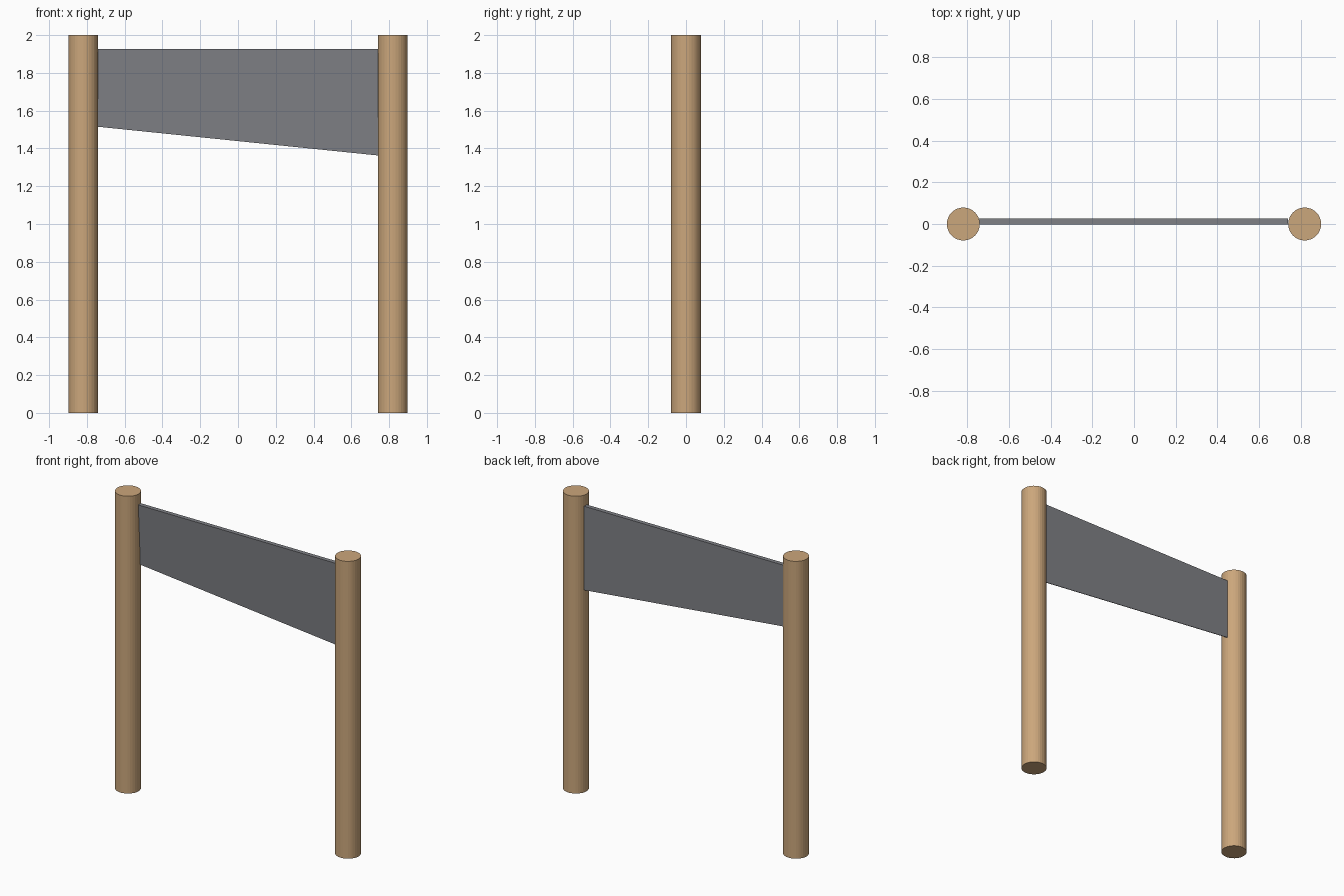
import bpy, bmesh

if "Cube" in bpy.data.objects:
    bpy.data.objects.remove(bpy.data.objects["Cube"])


def material(name, colour):
    m = bpy.data.materials.new(name)
    m.diffuse_color = (*colour, 1)
    m.use_nodes = True
    m.node_tree.nodes["Principled BSDF"].inputs["Base Color"].default_value = m.diffuse_color
    return m


wood = material("light_wood", (0.60, 0.385, 0.20))
grey = material("slate_grey", (0.215, 0.22, 0.24))

# Two round posts
for side, x in (("left", -0.819), ("right", 0.819)):
    bpy.ops.mesh.primitive_cylinder_add(vertices=32, radius=0.079, depth=2, location=(x, 0, 1))
    post = bpy.context.object
    post.name = side + "_post"
    post.data.materials.append(wood)

# Wedge-section panel: thick on top, thin along the sloping lower edge
bm = bmesh.new()
ends = []
for x, low in ((-0.743, 1.515), (0.740, 1.363)):
    section = ((-0.003, 1.927), (0.026, 1.927), (0.026, low), (0.022, low))
    ends.append([bm.verts.new((x, y, z)) for y, z in section])
a, b = ends
bm.faces.new(a)
bm.faces.new(b)
for i in range(4):
    j = (i + 1) % 4
    bm.faces.new((a[i], a[j], b[j], b[i]))
bmesh.ops.recalc_face_normals(bm, faces=bm.faces)
mesh = bpy.data.meshes.new("hanging_panel")
bm.to_mesh(mesh)
bm.free()
mesh.materials.append(grey)
bpy.context.collection.objects.link(bpy.data.objects.new("hanging_panel", mesh))
